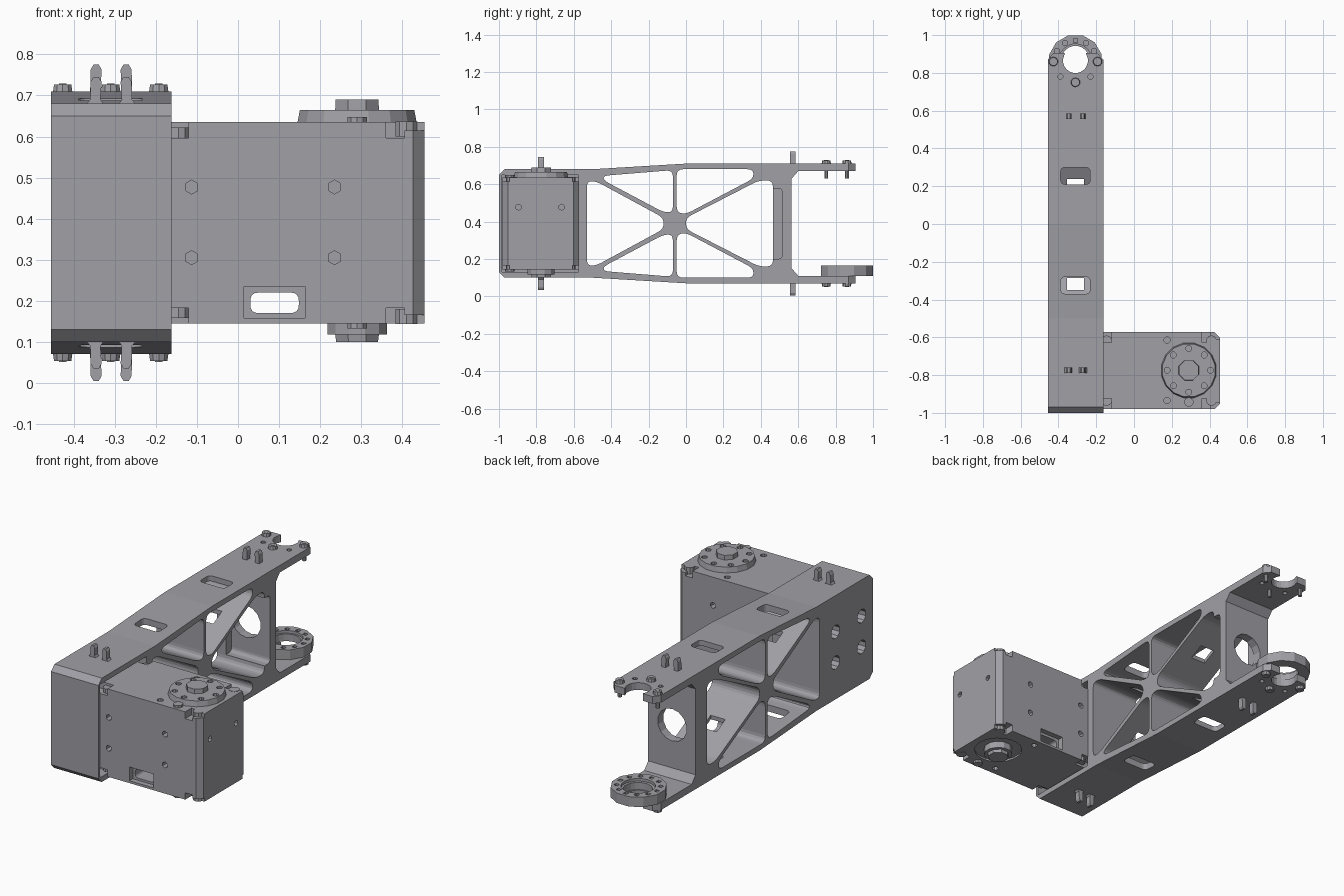
import bpy, bmesh
from math import pi, cos, sin
from mathutils import Vector

if "Cube" in bpy.data.objects:
    bpy.data.objects.remove(bpy.data.objects["Cube"])

ZC = 0.39          # mid height, everything mirrors about it
FX = -0.31         # bracket centre line
X0, X1 = -0.455, -0.162
GREY = bpy.data.materials.new("dark_grey")
GREY.diffuse_color = (0.35, 0.35, 0.38, 1)
GREY.use_nodes = True
GREY.node_tree.nodes["Principled BSDF"].inputs["Base Color"].default_value = GREY.diffuse_color


def prism(name, pts, lo, hi, axis, scale_hi=1.0):
    """Extrude a 2D outline along an axis; optional taper at the far end."""
    bm = bmesh.new()
    c = sum((Vector(p) for p in pts), Vector((0, 0))) / len(pts)

    def place(p, t):
        v = [p[0], p[1]]
        v.insert(axis, t)
        return bm.verts.new(v)
    a = [place(p, lo) for p in pts]
    b = [place(c + (Vector(p) - c) * scale_hi, hi) for p in pts]
    bm.faces.new(a)
    bm.faces.new(b)
    for i in range(len(pts)):
        j = (i + 1) % len(pts)
        bm.faces.new((a[i], a[j], b[j], b[i]))
    bmesh.ops.recalc_face_normals(bm, faces=bm.faces)
    me = bpy.data.meshes.new(name)
    bm.to_mesh(me)
    bm.free()
    me.materials.append(GREY)
    ob = bpy.data.objects.new(name, me)
    bpy.context.collection.objects.link(ob)
    return ob


def ngon(c, r, n):
    return [(c[0] + r * cos(2 * pi * (i + .5) / n), c[1] + r * sin(2 * pi * (i + .5) / n)) for i in range(n)]


def cyl(name, c, r, lo, hi, axis=2, n=12, taper=1.0):
    return prism(name, ngon(c, r, n), lo, hi, axis, taper)


def rect(a0, a1, b0, b1):
    return [(a0, b0), (a1, b0), (a1, b1), (a0, b1)]


def box(name, x, y, z):
    return prism(name, rect(*x, *y), z[0], z[1], 2)


def rounded(pts, r, seg=4):
    out = []
    for i, p in enumerate(pts):
        p, a, b = Vector(p), Vector(pts[i - 1]), Vector(pts[(i + 1) % len(pts)])
        s = p + (a - p).normalized() * min(r, (a - p).length * .45)
        e = p + (b - p).normalized() * min(r, (b - p).length * .45)
        for k in range(seg + 1):
            t = k / seg
            out.append(s * (1 - t) ** 2 + p * 2 * t * (1 - t) + e * t * t)
    return out


def flip(pts):
    return [(a, 2 * ZC - b) for a, b in pts]


def cut(target, cutters):
    bpy.context.view_layer.objects.active = target
    for c in cutters:
        m = target.modifiers.new("cut", 'BOOLEAN')
        m.operation, m.solver, m.object = 'DIFFERENCE', 'EXACT', c
        bpy.ops.object.modifier_apply(modifier=m.name)
        bpy.data.objects.remove(c)


def zz(z, s):
    return ZC + s * (z - ZC)


# Bracket: side profile extruded across the width
half = [(.565, .63), (.60, .67), (.905, .67), (.905, .71), (0, .71), (-.5, .68), (-.97, .68), (-1, .65)]
bracket = prism("bracket_frame", half + flip(half)[::-1], X0, X1, 0)

# Truss windows
left = [(-.53, .615), (-.48, .615), (-.12, .42)]
right = [(.465, .62), (.39, .62), (0, .42)]
top_l = [(-.44, .645), (-.07, .675), (-.07, .45), (-.12, .45), (-.44, .62)]
top_r = [(-.05, .68), (.36, .68), (.36, .63), (0, .44), (-.05, .45)]
cuts = []
for w in (left + flip(left)[::-1], right + flip(right)[::-1], top_l, top_r, flip(top_l), flip(top_r)):
    cuts.append(prism("window_cut", rounded(w, .035), -.6, 0, 0))

# Recess beside end wall, end wall hole, motor pocket, tool access holes
cuts.append(prism("recess_cut", rounded(rect(.40, .515, .2, .578), .025), -.40, 0, 0))
cuts.append(cyl("wall_cut", (FX, ZC), .09, .4, .7, 1, 14))
cuts.append(box("pocket_cut", (-.22, 0), (-.985, -.575), (.13, .65)))
for y in (-.9, -.67):
    for z in (.305, .477):
        cuts.append(cyl("access_cut", (y, z), .038, -.6, -.1, 0, 10))

# Slots through both flanges plus narrower openings in the diagonals
for y0, y1, o0, o1 in ((.21, .30, .16, .237), (-.37, -.28, -.35, -.285)):
    for z in ((.6, .8), (-.02, .18)):
        cuts.append(prism("slot_cut", rounded(rect(-.388, -.232, y0, y1), .025), z[0], z[1], 2))
    cuts.append(box("diagonal_cut", (FX - .045, FX + .045), (o0, o1), (.15, .63)))

# Fork tips: round mouth, clipped corners, small holes
cuts.append(cyl("mouth_cut", (FX, .865), .066, -.1, .9, 2, 20))
cuts.append(prism("mouth_flare_cut", [(FX - .05, .88), (FX + .05, .88), (FX + .065, .93), (FX - .065, .93)],
                  -.1, .9, 2))
for s in (-1, 1):
    e = FX + s * .146
    cuts.append(prism("corner_cut", [(e + s * .02, .87), (e, .87), (e - s * .03, .906),
                                     (e - s * .03, .93), (e + s * .02, .93)], -.1, .9, 2))
    cuts.append(cyl("hole_cut", (FX + s * .08, .78), .014, -.1, .9, 2, 8))
cut(bracket, cuts)

# Bearing ring on lower fork
ring = cyl("bearing_ring", (FX, .86), .144, .11, .165, 2, 12)
rc = [cyl("bore_cut", (FX, .868), .075, 0, .3, 2, 20), cyl("step_cut", (FX, .865), .088, .15, .3, 2, 20)]
for i in range(12):
    a = i * pi / 6
    rc.append(cyl("pit_cut", (FX + .112 * cos(a), .86 + .112 * sin(a)), .015, .135, .3, 2, 4))
cut(ring, rc)

# Fork screws: heads outside, shafts inside
for s, shaft_end in ((1, .63), (-1, .62)):
    side = "upper" if s > 0 else "lower"
    for x, y in ((-.427, .86), (-.193, .86), (FX, .75)):
        cyl(side + "_fork_screw_head", (x, y), .025, zz(.708, s), zz(.727, s), 2, 10, .88)
        cyl(side + "_fork_screw_socket", (x, y), .011, zz(.726, s), zz(.729, s), 2, 6)
        cyl(side + "_fork_screw_shaft", (x, y), .011, zz(.71, s), zz(shaft_end, s), 2, 8)

# Cable hooks in pairs, top and bottom
for y, base, tip in ((.57, .69, .775), (-.775, .67, .745)):
    for x, d in ((-.346, 1), (-.272, -1)):
        h = [(-.03, base), (-.014, base + .02), (-.013, tip - .012), (-.006, tip), (.007, tip),
             (.014, tip - .012), (.011, base + .02), (.025, base)]
        pts = [(x + d * a, b) for a, b in h]
        prism("upper_cable_hook", pts, y - .015, y + .015, 1)
        prism("lower_cable_hook", flip(pts), y - .015, y + .015, 1)

# Motor body with chamfered vertical edges
SX0, SX1, Y0, Y1, Z0, Z1 = -.218, .454, -.98, -.573, .145, .635
HX, HY = .29, -.775
motor = prism("motor_body", [(SX0, Y0), (SX1 - .028, Y0), (SX1, Y0 + .028), (SX1, Y1 - .028),
                             (SX1 - .028, Y1), (SX0, Y1)], Z0, Z1, 2)
mc = []
for y in ((Y0 - .1, Y0 + .055), (Y1 - .055, Y1 + .1)):
    for s in (1, -1):
        z = sorted((zz(.597, s), zz(.8, s)))
        mc.append(box("notch_cut", (.36, .405), y, z))
        mc.append(box("notch_cut", (-.4, -.12), y, z))
        z = sorted((zz(.615, s), zz(.8, s)))
        mc.append(box("notch_cut", (.40, .5), (y[0], y[1] - .02) if y[0] < -.8 else (y[0] + .02, y[1]), z))
# Connector opening through the width, with shallow outer recess
mc.append(prism("port_cut", rounded(rect(.03, .148, .17, .22), .02), -1.2, -.4, 1))
for y in ((-1.1, Y0 + .03), (Y1 - .03, -.4)):
    mc.append(box("port_recess_cut", (.015, .163), y, (.158, .235)))
# Mounting holes on front, back, end, top and bottom
for z in (.305, .477):
    for x in (-.113, .235):
        for y in ((-1.1, Y0 + .04), (Y1 - .04, -.4)):
            mc.append(cyl("mount_cut", (x, z), .017, y[0], y[1], 1, 6))
for y in (-.895, -.665):
    mc.append(cyl("mount_cut", (y, .477), .016, .41, .6, 0, 6))
for y in (-.935, -.615):
    for s in (1, -1):
        mc.append(cyl("mount_cut", (.175, y), .017, zz(.60, s), zz(.8, s), 2, 8))
# Round recess around the lower idler
mc.append(cyl("idler_cut", (HX, HY), .125, .0, .155, 2, 20))
cut(motor, mc)

# Output horn with bolt circle and centre knob
horn = cyl("output_horn", (HX, HY), .148, .634, .665, 2, 16, .96)
cut(horn, [cyl("bolt_cut", (HX + .115 * cos(i * pi / 4), HY + .115 * sin(i * pi / 4)), .016, .65, .8, 2, 8)
           for i in range(8)])
cyl("horn_knob", (HX, HY), .058, .66, .69, 2, 8, .97)

# Lower idler hub
cyl("idler_hub", (HX, HY), .075, .16, .118, 2, 12)
cyl("idler_cap", (HX, HY), .058, .12, .10, 2, 8, .95)

# Case screws at the corners and the marker screw beside the horn
for s in (1, -1):
    for y in (-.935, -.618):
        cyl("case_screw", (.41, y), .028, zz(.60, s), zz(.637, s), 2, 10)
        cyl("inner_case_screw", (-.145, y), .028, zz(.59, s), zz(.622, s), 2, 10)
    cyl("marker_screw", (HX, -.943), .025, zz(.63, s), zz(.648, s), 2, 10)
